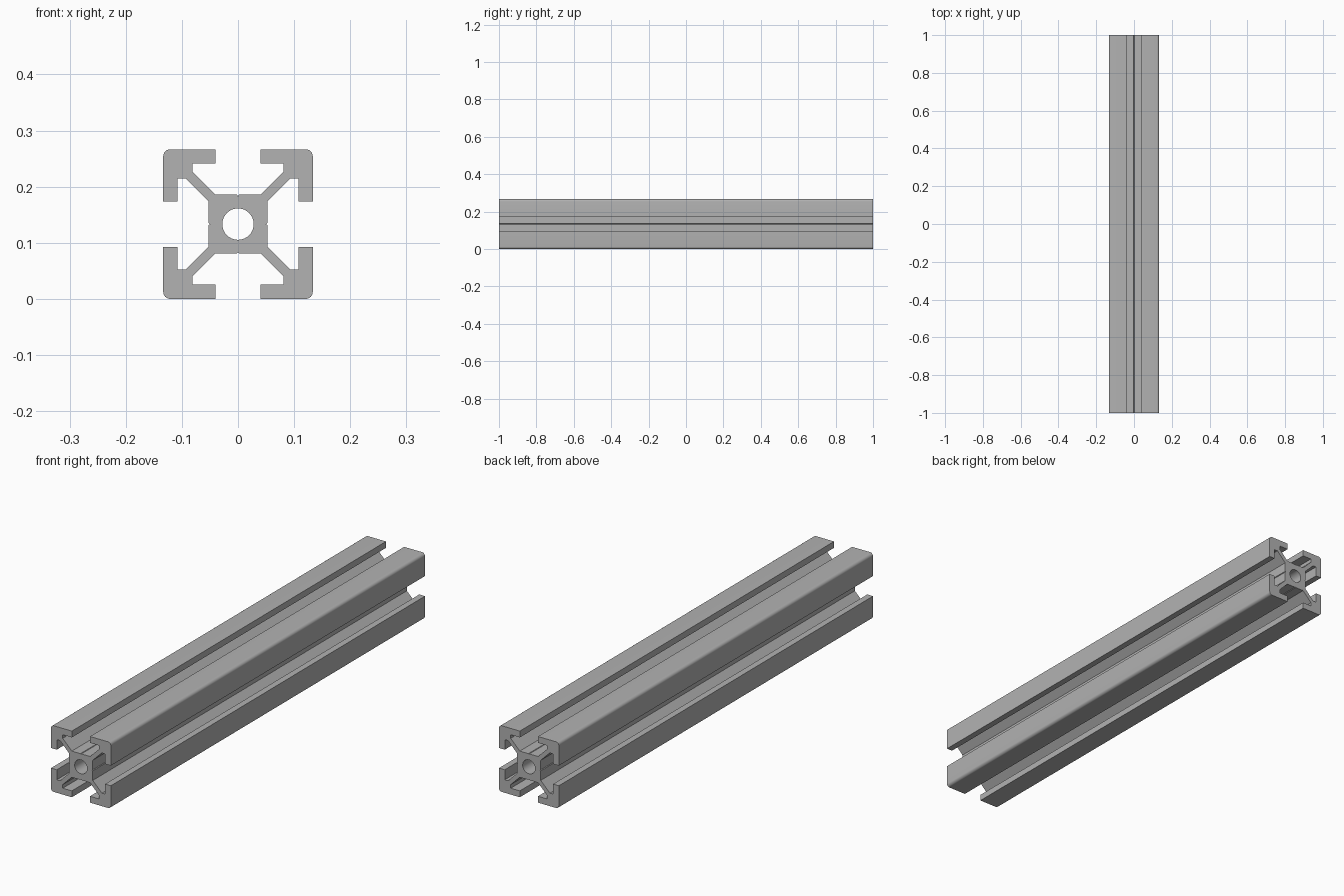
import bpy
import bmesh
from math import cos, sin, pi
from mathutils import Matrix

cube = bpy.data.objects.get("Cube")
if cube:
    bpy.data.objects.remove(cube, do_unlink=True)

HALF = 0.1333      # half the width of the bar
LENGTH = 2.0
CORE = 0.0527      # half the width of the central core
SLOT = 0.0405      # half the slot opening
POCKET = 0.081     # half the pocket behind the lips
LIP = 0.1077       # inner face of the lips
RADIUS = 0.0125    # outer corner radius
BORE = 0.028
NOTCH = 0.003

# Half of one corner arm, from the slot centre line to the outer face
arm = [(0, CORE - NOTCH), (NOTCH * 0.7, CORE), (SLOT, CORE),
       (POCKET, CORE + POCKET - SLOT), (POCKET, LIP), (SLOT, LIP), (SLOT, HALF)]

# Rounded outer corner
steps = 6
centre = HALF - RADIUS
corner = []
for i in range(steps + 1):
    a = pi / 2 * (1 - i / steps)
    corner.append((centre + RADIUS * cos(a), centre + RADIUS * sin(a)))

# Mirror the arm over the diagonal, then repeat it around the axis
quarter = arm + corner + [(y, x) for x, y in reversed(arm[1:])]
outline = []
for _ in range(4):
    outline += quarter
    quarter = [(y, -x) for x, y in quarter]

sides = 40
bore = [(BORE * cos(2 * pi * i / sides), BORE * sin(2 * pi * i / sides))
        for i in range(sides)]

# Extruded section with the bore as a hole
section = bpy.data.curves.new("slotted_bar", "CURVE")
section.dimensions = "2D"
section.fill_mode = "BOTH"
section.extrude = LENGTH / 2
for loop in (outline, bore):
    spline = section.splines.new("POLY")
    spline.points.add(len(loop) - 1)
    for point, (x, y) in zip(spline.points, loop):
        point.co = (x, y, 0, 1)
    spline.use_cyclic_u = True

bar = bpy.data.objects.new("slotted_bar", section)
bpy.context.collection.objects.link(bar)
bpy.ops.object.select_all(action="DESELECT")
bar.select_set(True)
bpy.context.view_layer.objects.active = bar
bpy.ops.object.convert(target="MESH")
bar = bpy.context.view_layer.objects.active

# Lay the bar along y, standing on the ground
bm = bmesh.new()
bm.from_mesh(bar.data)
bmesh.ops.remove_doubles(bm, verts=bm.verts, dist=0.0001)
bm.transform(Matrix.Translation((0, 0, HALF)) @ Matrix.Rotation(pi / 2, 4, "X"))
bmesh.ops.recalc_face_normals(bm, faces=bm.faces)
bm.to_mesh(bar.data)
bm.free()

# Bare metal colour
grey = bpy.data.materials.new("aluminium grey")
grey.use_nodes = True
colour = (0.445, 0.445, 0.445, 1)
grey.diffuse_color = colour
grey.node_tree.nodes["Principled BSDF"].inputs["Base Color"].default_value = colour
bar.data.materials.clear()
bar.data.materials.append(grey)

bpy.ops.object.shade_smooth_by_angle(angle=pi / 6)
